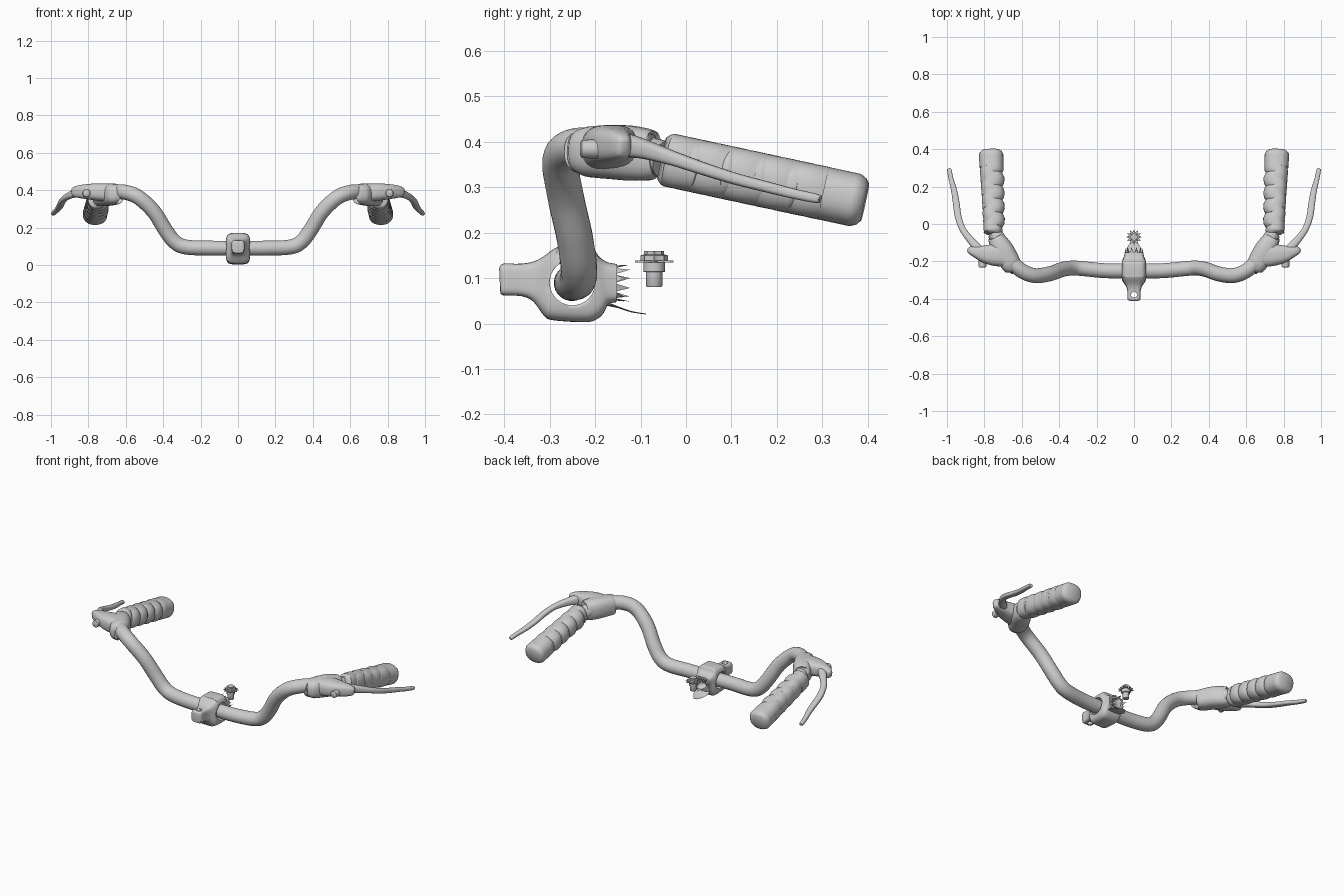
import bpy, bmesh, math
from mathutils import Vector

if "Cube" in bpy.data.objects:
    bpy.data.objects.remove(bpy.data.objects["Cube"])

UP = Vector((0, 0, 1))


def finish(bm, name, mirror=False, angle=40):
    bmesh.ops.recalc_face_normals(bm, faces=bm.faces[:])
    me = bpy.data.meshes.new(name)
    bm.to_mesh(me)
    bm.free()
    ob = bpy.data.objects.new(name, me)
    bpy.context.collection.objects.link(ob)
    if mirror:
        m = ob.modifiers.new("Mirror", "MIRROR")
        m.use_mirror_merge = False
    bpy.ops.object.select_all(action="DESELECT")
    bpy.context.view_layer.objects.active = ob
    ob.select_set(True)
    bpy.ops.object.shade_smooth_by_angle(angle=math.radians(angle))
    return ob


def refine(rows, steps):
    """Catmull-Rom interpolation of whole rows (x, y, z, side, up)."""
    out = []
    n = len(rows)
    for i in range(n - 1):
        p = [rows[max(0, min(n - 1, i + k))] for k in (-1, 0, 1, 2)]
        for s in range(steps):
            t = s / steps
            out.append([0.5 * (2 * b + (c - a) * t + (2*a - 5*b + 4*c - d) * t*t
                               + (3*b - a - 3*c + d) * t**3) for a, b, c, d in zip(*p)])
    return out + [list(rows[-1])]


def sweep(name, rows, sides=24, power=2.0, steps=6, mirror=False, angle=40):
    """Superellipse section swept along rows of (x, y, z, half_side, half_up)."""
    if steps > 1:
        rows = refine(rows, steps)
    bm = bmesh.new()
    pts = [Vector(r[:3]) for r in rows]
    rings = []
    for i, r in enumerate(rows):
        t = (pts[min(i + 1, len(pts) - 1)] - pts[max(i - 1, 0)]).normalized()
        side = t.cross(UP).normalized()
        up = side.cross(t)
        ring = []
        for k in range(sides):
            a = 2 * math.pi * (k + 0.5) / sides
            c, s = math.cos(a), math.sin(a)
            u = math.copysign(abs(c) ** (2 / power), c) * r[3]
            v = math.copysign(abs(s) ** (2 / power), s) * r[4]
            ring.append(bm.verts.new(pts[i] + side * u + up * v))
        rings.append(ring)
    for a, b in zip(rings, rings[1:]):
        for k in range(sides):
            j = (k + 1) % sides
            bm.faces.new((a[k], a[j], b[j], b[k]))
    bm.faces.new(rings[0])
    bm.faces.new(rings[-1])
    return finish(bm, name, mirror, angle)


def lathe(name, profile, centre, sides=24, star=0.0, axis="Z", mirror=False):
    """Stack of rings (height, radius); star makes alternate points shorter."""
    bm = bmesh.new()
    rings = []
    for h, r in profile:
        ring = []
        for k in range(sides):
            a = 2 * math.pi * k / sides
            q = r * (1 - star * (k % 2))
            p = Vector((q * math.cos(a), q * math.sin(a), h))
            if axis == "Y":
                p = Vector((p.x, p.z, p.y))
            elif axis == "X":
                p = Vector((p.z, p.x, p.y))
            ring.append(bm.verts.new(p + Vector(centre)))
        rings.append(ring)
    for a, b in zip(rings, rings[1:]):
        for k in range(sides):
            j = (k + 1) % sides
            bm.faces.new((a[k], a[j], b[j], b[k]))
    bm.faces.new(rings[0])
    bm.faces.new(rings[-1])
    return finish(bm, name, mirror)


def cut(ob, cutter):
    m = ob.modifiers.new("Cut", "BOOLEAN")
    m.object = cutter
    m.solver = "EXACT"
    bpy.context.view_layer.objects.active = ob
    # the cut must come before the smoothing
    bpy.ops.object.modifier_move_to_index(modifier=m.name, index=0)
    bpy.ops.object.modifier_apply(modifier=m.name)
    bpy.data.objects.remove(cutter)


# Handlebar tube
half = [(.15, -.25, .09), (.28, -.238, .096), (.34, -.236, .125), (.39, -.245, .19),
        (.45, -.266, .285), (.53, -.276, .36), (.60, -.25, .388), (.66, -.195, .39),
        (.70, -.12, .38), (.745, -.05, .362)]
bar = [(-x, y, z) for x, y, z in reversed(half)] + [(0, -.25, .09)] + half
sweep("handlebar", [p + (.04, .04) for p in bar], steps=5)

# Stem clamp with the bar hole and the bolt hole in its front lug
stem = sweep("stem_clamp", [(0, y, z, a, b) for y, z, a, b in [
    (-.41, .097, .024, .026), (-.402, .097, .034, .035), (-.36, .096, .035, .036),
    (-.33, .094, .044, .047), (-.30, .09, .062, .076), (-.28, .088, .065, .082),
    (-.215, .087, .065, .084), (-.195, .087, .062, .074), (-.175, .089, .054, .048),
    (-.152, .089, .05, .042)]], sides=40, power=4.5, steps=3)
cut(stem, lathe("bar_hole", [(-.2, .05), (.2, .05)], (0, -.25, .09), axis="X"))
cut(stem, lathe("lug_hole", [(-.1, .016), (.1, .016)], (0, -.378, .1)))
cut(stem, lathe("rear_hollow", [(-.06, .03), (.06, .03)], (0, -.15, .089), axis="Y"))

# Torn jagged edge behind the stem
bm = bmesh.new()
n = 12
for k in range(n):
    def rim(i, y, s):
        a = 2 * math.pi * i / n
        return bm.verts.new((.046 * s * math.cos(a), y, .089 + .038 * s * math.sin(a)))
    bm.faces.new((rim(k, -.158, 1), rim(k + 1, -.158, 1), rim(k + .5, -.135 + .012 * (k % 2), 1.1)))
finish(bm, "stem_teeth")
sweep("stem_tongue", [(0, -.18, .045, .04, .005), (0, -.15, .036, .045, .002),
                      (0, -.12, .026, .035, .0015), (0, -.088, .021, .012, .001)], sides=12, steps=2)

# Loose bolt with a toothed washer and lobed cap
BOLT = (0, -.07, 0)
lathe("bolt_shaft", [(.08, .016), (.083, .018), (.113, .018), (.114, .024), (.134, .024)], BOLT)
lathe("bolt_washer", [(.134, .042), (.139, .042)], BOLT, star=.35)
lathe("bolt_cap", [(.139, .03), (.15, .03), (.152, .022), (.16, .022)], BOLT, sides=16, star=.2)

# Grips: straight outside, finger waves inside
grip = []
N = 60
for i in range(N + 1):
    t = i / N
    end = min(1, .80 + 8 * t, .70 + math.sqrt(min(1, (1 - t) / .05)) * .30)
    wave = .007 * math.cos(t * 2 * math.pi * 6.2) if t < .8 else .004
    a = .05 + .012 * t + wave * min(1, t * 8)
    outer = .803 + .028 * t
    grip.append((outer - a, -.053 + .447 * t, .363 - .096 * t, a * end, .059 * end))
sweep("grips", grip, sides=32, power=2.3, steps=1, mirror=True)

# Brake clamps wrapped round the bar
sweep("brake_clamps", [(.652, -.222, .378, .046, .046), (.657, -.215, .378, .054, .055),
                       (.69, -.155, .377, .057, .06), (.715, -.115, .374, .055, .06),
                       (.738, -.078, .37, .044, .055), (.742, -.07, .37, .036, .046)],
      power=2.6, steps=4, mirror=True)

# Lever brackets reaching outward
sweep("lever_brackets", [(.69, -.17, .385, .06, .05), (.75, -.165, .39, .058, .047),
                         (.80, -.16, .392, .047, .041), (.85, -.148, .392, .03, .034),
                         (.88, -.138, .39, .018, .024), (.888, -.135, .389, .008, .012)],
      power=2.8, steps=4, mirror=True)

# Cable adjusters at the bracket front
lathe("cable_adjusters", [(-.038, .014), (-.034, .02), (.03, .022)], (.81, -.195, .384),
      axis="Y", mirror=True)

# Brake levers
sweep("brake_levers", [(.79, -.185, .392, .02, .024), (.83, -.135, .392, .024, .026),
                       (.87, -.09, .383, .02, .021), (.915, -.03, .364, .017, .016),
                       (.94, .04, .34, .018, .014), (.95, .11, .318, .018, .013),
                       (.962, .18, .30, .016, .012), (.978, .24, .285, .013, .011),
                       (.987, .288, .275, .012, .010), (.989, .296, .273, .006, .006)],
      sides=20, power=2.8, steps=5, mirror=True)
